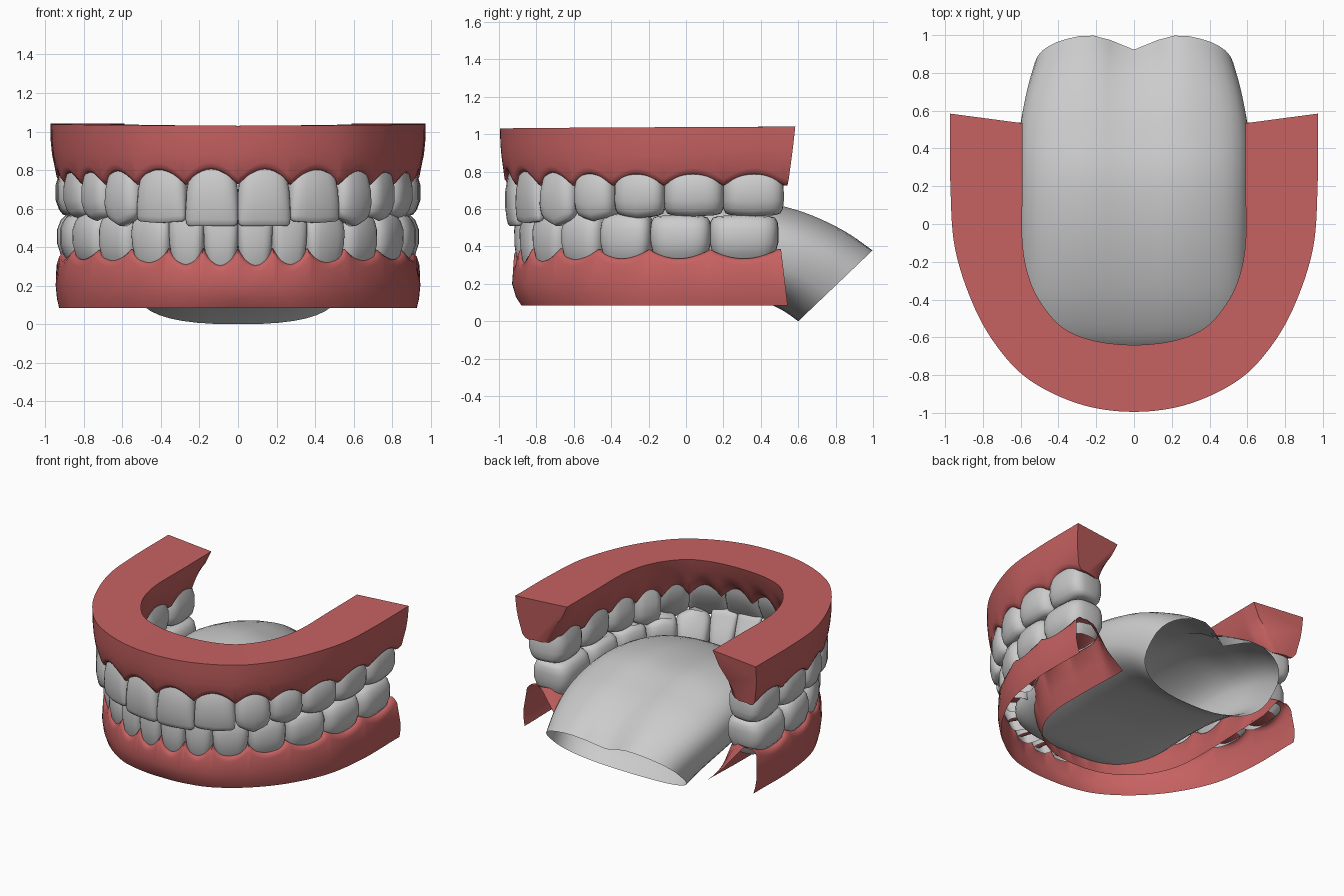
import bpy, bmesh, math

if "Cube" in bpy.data.objects:
    bpy.data.objects.remove(bpy.data.objects["Cube"])

# ---------- helpers ----------
def cr(P, t):
    """Catmull-Rom through tuples P at parameter t (slight extrapolation allowed)."""
    i = max(0, min(math.floor(t), len(P) - 2))
    u = t - i
    p1, p2 = P[i], P[i + 1]
    p0 = P[i - 1] if i else [2 * a - b for a, b in zip(p1, p2)]
    p3 = P[i + 2] if i + 2 < len(P) else [2 * b - a for a, b in zip(p1, p2)]
    return [0.5 * (2 * b + (c - a) * u + (2 * a - 5 * b + 4 * c - d) * u * u
                   + (3 * b - a - 3 * c + d) * u ** 3) for a, b, c, d in zip(p0, p1, p2, p3)]

def spow(v, e):
    return math.copysign(abs(v) ** e, v)

def mix(a, b, f):
    return a + (b - a) * max(0, min(1, f))

def bridge(bm, rings, closed=True):
    n = len(rings[0])
    for A, B in zip(rings, rings[1:]):
        for k in range(n if closed else n - 1):
            j = (k + 1) % n
            bm.faces.new((A[k], A[j], B[j], B[k]))

def finish(bm, name, mat=None, angle=45):
    bmesh.ops.recalc_face_normals(bm, faces=bm.faces)
    me = bpy.data.meshes.new(name)
    bm.to_mesh(me)
    bm.free()
    ob = bpy.data.objects.new(name, me)
    bpy.context.collection.objects.link(ob)
    if mat:
        me.materials.append(mat)
    bpy.ops.object.select_all(action='DESELECT')
    ob.select_set(True)
    bpy.context.view_layer.objects.active = ob
    bpy.ops.object.shade_smooth_by_angle(angle=math.radians(angle))
    return ob

def mirrored(P):
    return [(-x, y) for x, y in P[:0:-1]] + P

# ---------- dental arches: one control point per tooth boundary ----------
UP = (mirrored([(0, -.965), (.28, -.925), (.54, -.80), (.71, -.62), (.83, -.40), (.915, -.12), (.935, .2), (.935, .53)]),
      mirrored([(0, -.64), (.2, -.62), (.36, -.56), (.47, -.45), (.55, -.3), (.59, -.1), (.59, .2), (.59, .49)]))
LO = (mirrored([(0, -.915), (.185, -.895), (.37, -.835), (.57, -.69), (.745, -.48), (.875, -.2), (.925, .13), (.925, .49)]),
      mirrored([(0, -.62), (.13, -.61), (.26, -.57), (.39, -.48), (.5, -.34), (.56, -.15), (.57, .13), (.56, .49)]))

def arch(jaw, t, w, z):
    """t counts teeth from the midline, w goes from outer (0) to inner (1) side."""
    o, i = cr(jaw[0], t + 7), cr(jaw[1], t + 7)
    return (o[0] + (i[0] - o[0]) * w, o[1] + (i[1] - o[1]) * w, z)

# ---------- teeth: rings of (height, width, outer w, inner w) ----------
INCISOR = [(0, .75, .1, .6), (.2, .92, .02, .6), (.45, 1, -.02, .52), (.7, 1.01, -.02, .38),
           (.9, 1, .01, .25), (.97, .97, .03, .21), (1, .88, .06, .17)]
CANINE = [(0, .75, .12, .7), (.2, .92, .02, .7), (.45, 1.02, -.03, .64), (.7, 1.03, -.03, .52),
          (.88, .98, .01, .4), (.97, .86, .05, .32), (1, .65, .1, .27)]
MOLAR = [(0, .78, .14, .68), (.2, .93, .02, .74), (.42, 1.02, -.03, .8), (.7, 1.03, -.03, .8),
         (.88, 1, .02, .76), (.97, .92, .08, .7), (1, .76, .17, .62), (.93, .3, .33, .48)]
KINDS = [INCISOR, INCISOR, CANINE, MOLAR, MOLAR, MOLAR, MOLAR]
TIPS = [0, .01, .045, .03, .02, .01, .01]
SEG = 28

def tooth(bm, jaw, c, rings, root, edge, tip):
    loops = []
    for h, sx, wo, wi in rings:
        loop = []
        for k in range(SEG):
            p = 2 * math.pi * k / SEG
            a, b = spow(math.cos(p), .56), spow(math.sin(p), .62)
            z = root + (edge - root) * h
            z += math.copysign(tip, root - edge) * abs(a * sx) * max(0, h - .5) * 2
            loop.append(bm.verts.new(arch(jaw, c + .5 * sx * a, (wo + wi) / 2 + (wi - wo) / 2 * b, z)))
        loops.append(loop)
    bridge(bm, loops)
    bm.faces.new(loops[-1])

def teeth(name, jaw, roots, edges):
    bm = bmesh.new()
    for side in (-1, 1):
        for n in range(7):
            tooth(bm, jaw, side * (n + .5), KINDS[n], roots[n], edges[n], TIPS[n])
    finish(bm, name)

teeth("upper_teeth", UP, [.84] * 7, [.51, .525, .51, .535, .55, .56, .56])
teeth("lower_teeth", LO, [.27, .27, .27, .285, .3, .31, .31], [.585, .585, .59, .59, .58, .57, .57])

# ---------- gums: scalloped profile swept along the arch ----------
gum_mat = bpy.data.materials.new("gum_red")
gum_mat.diffuse_color = (.57, .12, .12, 1)
gum_mat.use_nodes = True
gum_mat.node_tree.nodes["Principled BSDF"].inputs["Base Color"].default_value = gum_mat.diffuse_color
STATIONS = [-7.15] + [i / 12 for i in range(-84, 85)] + [7.15]

def upper_profile(t):
    t = abs(t)
    s = math.sin(math.pi * min(t, 7)) ** 2 ** 1
    s = math.sqrt(abs(s))
    m = .725 + mix(.08, .06, (t - 1) / 3) * s
    wi = mix(mix(.66, .72, (t - 1) / 3), .45, (t - 6.8) / .35)
    lip = .06 * (1 - s)
    top = 1.03 + .0015 * t
    wt = mix(-.09, -.11, t / 7)
    return [(wt, top), (wt + .005, .95), (wt + .025, .88), (-.045 + lip * .5, m + .035), (-.02 + lip, m + .01),
            (.03 + lip, m), (wi * .5, m + .005), (wi - .05, m), (wi + .02, m + .02),
            (mix(wi, 1, .35), .85), (mix(wi, 1, .75), .94), (1, top)]

def lower_profile(t):
    t = abs(t)
    s = abs(math.sin(math.pi * min(t, 7))) ** .85
    m = mix(.395, .385, (t - 1) / 3) - mix(.09, .05, (t - 1) / 3) * s
    wi = mix(mix(.66, .72, (t - 1) / 3), .3, (t - 6.8) / .35)
    lip = .06 * (1 - s)
    return [(mix(.12, 0, t / 5), .085), (mix(.02, -.03, t / 5), .13), (-.05, .2),
            (-.04 + lip * .5, m - .035), (-.015 + lip, m - .01), (.03 + lip, m), (wi * .5, m - .005),
            (wi - .05, m), (wi + .02, m - .02), (mix(wi, 1, .55), .2), (1.02, .085)]

def gum(name, jaw, profile, solid, base):
    bm = bmesh.new()
    rows = []
    for t in STATIONS:
        # the free ends lean back towards the last tooth
        lean = .5 if abs(t) > 7 else 0
        rows.append([bm.verts.new(arch(jaw, t - math.copysign(lean * .1 * abs(z - base) / .15, t), w, z))
                     for w, z in profile(t)])
    bridge(bm, rows, closed=solid)
    if solid:
        bm.faces.new(rows[0])
        bm.faces.new(rows[-1])
    finish(bm, name, gum_mat)

gum("upper_gum", UP, upper_profile, True, 1.04)
gum("lower_gum", LO, lower_profile, False, .085)

# ---------- tongue: rings (top y, top z, bottom y, bottom z, half width, groove) ----------
RINGS = [(-.70, .30, -.70, .25, .2, 0), (-.67, .37, -.67, .20, .42, 0), (-.57, .47, -.58, .17, .54, .01),
         (-.35, .58, -.4, .17, .59, .02), (-.05, .66, -.1, .17, .605, .03), (.25, .68, .15, .15, .61, .035),
         (.5, .63, .35, .12, .61, .04), (.68, .575, .45, .09, .595, .05), (.86, .49, .53, .05, .565, .065),
         (1.012, .393, .6, 0, .53, .085)]
bm = bmesh.new()
loops = []
for i in range((len(RINGS) - 1) * 4 + 1):
    yt, zt, yb, zb, hw, g = cr(RINGS, i / 4)
    loop = []
    for k in range(40):
        p = 2 * math.pi * k / 40
        x = hw * spow(math.cos(p), .77)
        f = (spow(math.sin(p), .77) + 1) / 2
        if f > .5:
            f -= g / (zt - zb) * max(0, 1 - abs(x) / .25) ** 1.3
        loop.append(bm.verts.new((x, yb + (yt - yb) * f, zb + (zt - zb) * f)))
    loops.append(loop)
bridge(bm, loops)
bm.faces.new(loops[0])
finish(bm, "tongue", angle=60)
